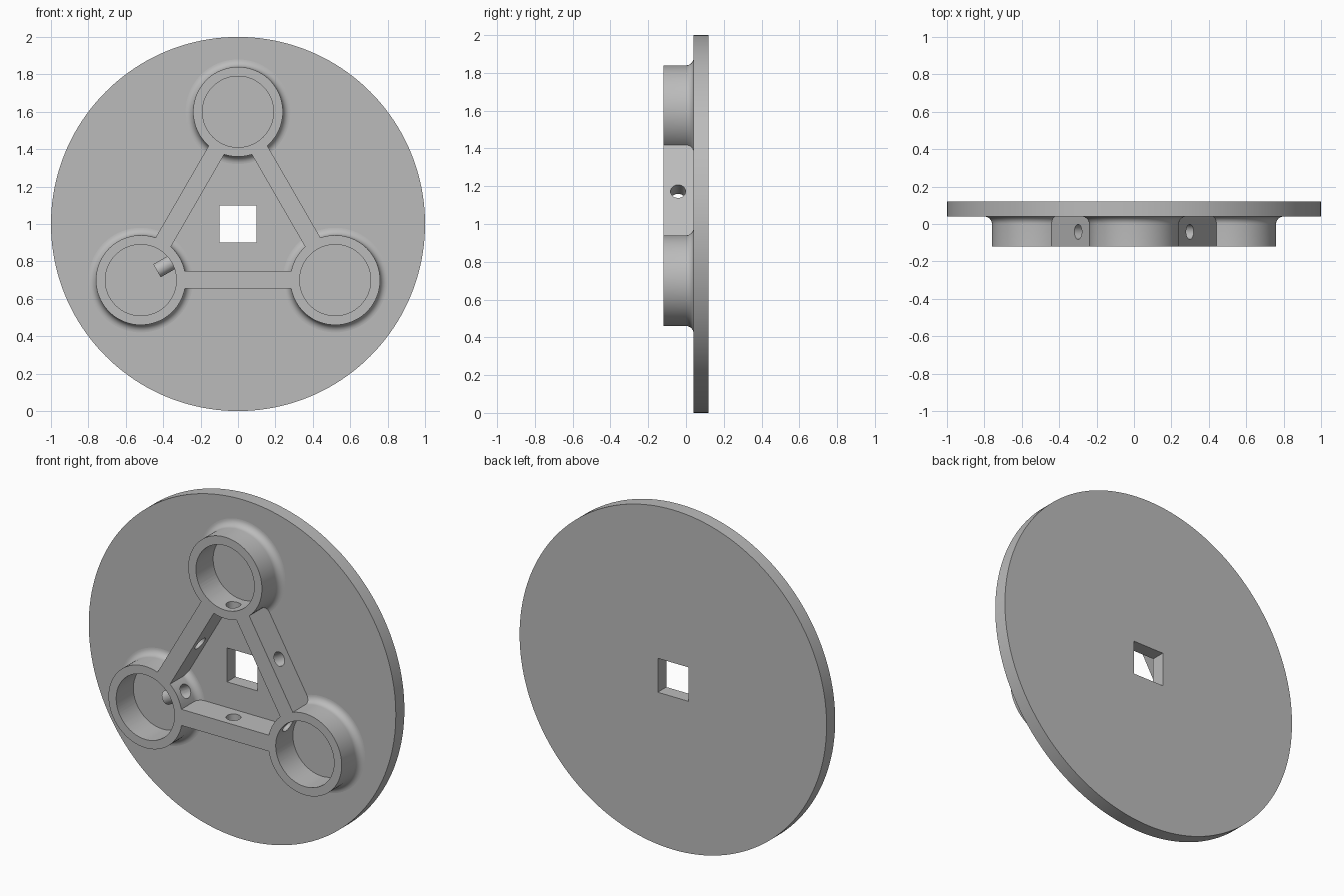
import bpy
import bmesh
from math import cos, sin, pi, radians
from mathutils import Matrix, Vector

default = bpy.data.objects.get("Cube")
if default:
    bpy.data.objects.remove(default, do_unlink=True)

# Depths along y and main sizes
FRONT, FACE, BACK = -0.12, 0.04, 0.12
ROOT = FACE + 0.005            # raised parts sink slightly into the disc
ORBIT = 0.6                    # distance of the sockets from the hub
OUTER, INNER, FILLET = 0.24, 0.19, 0.04
CENTRE = Matrix.Translation((0, 0, 1))

grey = bpy.data.materials.new("plain grey")
grey.use_nodes = True
grey.diffuse_color = (0.5, 0.5, 0.5, 1)
grey.node_tree.nodes["Principled BSDF"].inputs["Base Color"].default_value = (0.5, 0.5, 0.5, 1)


def make(name, bm, matrix):
    bmesh.ops.recalc_face_normals(bm, faces=bm.faces)
    bm.transform(matrix)
    mesh = bpy.data.meshes.new(name)
    bm.to_mesh(mesh)
    bm.free()
    mesh.materials.append(grey)
    obj = bpy.data.objects.new(name, mesh)
    bpy.context.collection.objects.link(obj)
    return obj


def lathe(name, profile, matrix, steps):
    """Spin (radius, y) points around the y axis."""
    bm = bmesh.new()
    verts = [bm.verts.new((r, y, 0)) for r, y in profile]
    edges = [bm.edges.new(pair) for pair in zip(verts, verts[1:])]
    bmesh.ops.spin(bm, geom=verts + edges, cent=(0, 0, 0), axis=(0, 1, 0),
                   angle=2 * pi, steps=steps)
    bmesh.ops.remove_doubles(bm, verts=bm.verts, dist=0.0001)
    return make(name, bm, matrix)


def box(name, low, high, matrix):
    bm = bmesh.new()
    low, high = Vector(low), Vector(high)
    bmesh.ops.create_cube(bm, size=1, matrix=Matrix.Translation((low + high) / 2)
                          @ Matrix.Diagonal((*(high - low), 1)))
    return make(name, bm, matrix)


def combine(target, tool, operation):
    """Apply a boolean and discard the tool."""
    mod = target.modifiers.new(operation, "BOOLEAN")
    mod.operation, mod.solver, mod.object = operation, "EXACT", tool
    bpy.context.view_layer.objects.active = target
    bpy.ops.object.modifier_apply(modifier=mod.name)
    bpy.data.objects.remove(tool, do_unlink=True)


# Base disc with a square hub hole
disc = lathe("base_disc", [(0, FACE), (1, FACE), (1, BACK), (0, BACK)], CENTRE, 160)
combine(disc, box("hub_cutter", (-0.1, -0.2, -0.1), (0.1, 0.2, 0.1), CENTRE), "DIFFERENCE")

# Socket frame: three bosses with a flared foot, joined by three bars
flare = [(OUTER + FILLET * (1 - cos(t)), FACE - FILLET * (1 - sin(t)))
         for t in (i * pi / 16 for i in range(9))]
boss = [(0, FRONT), (OUTER, FRONT)] + flare + [(OUTER + FILLET, ROOT), (0, ROOT)]
turns = [CENTRE @ Matrix.Rotation(radians(120 * k), 4, "Y") for k in range(3)]
sockets = [turn @ Matrix.Translation((0, 0, ORBIT)) for turn in turns]

frame = lathe("socket_frame", boss, sockets[0], 80)
for socket in sockets[1:]:
    combine(frame, lathe("boss", boss, socket, 80), "UNION")
for turn in turns:
    bar = box("bar", (-0.4, FRONT, -0.345), (0.4, ROOT, -0.25), turn)
    combine(frame, bar, "UNION")

# Open the round sockets
for socket in sockets:
    bore = [(0, -0.2), (INNER, -0.2), (INNER, 0.1), (0, 0.1)]
    combine(frame, lathe("bore_cutter", bore, socket, 80), "DIFFERENCE")

# Radial pin holes through each socket's inner wall and the opposite bar
for turn in turns:
    bm = bmesh.new()
    bmesh.ops.create_cone(bm, cap_ends=True, segments=32, radius1=0.04,
                          radius2=0.04, depth=0.9)
    drill = make("drill_cutter", bm, turn @ Matrix.Translation((0, -0.042, 0.05)))
    combine(frame, drill, "DIFFERENCE")

# Smooth the round walls, keep the rims crisp
for obj in (disc, frame):
    bpy.ops.object.select_all(action="DESELECT")
    obj.select_set(True)
    bpy.context.view_layer.objects.active = obj
    bpy.ops.object.shade_smooth_by_angle(angle=radians(30))
